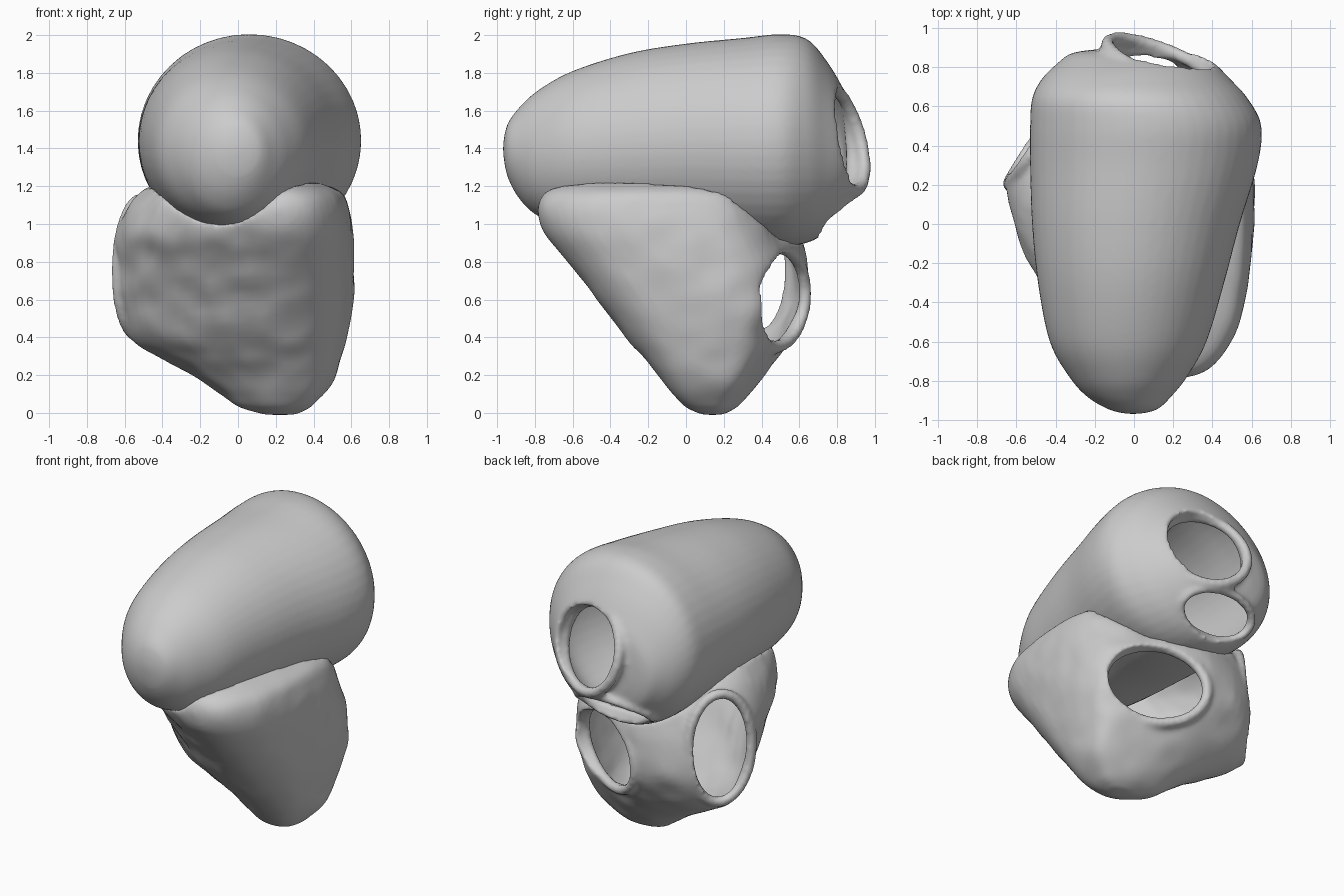
import bpy, bmesh, math
from mathutils import Vector, noise

if "Cube" in bpy.data.objects:
    bpy.data.objects.remove(bpy.data.objects["Cube"])


def spline(pts, steps, closed=False):
    """Catmull-Rom curve through tuples of any length."""
    pts = [Vector(p) for p in pts]
    n = len(pts)
    get = (lambda i: pts[i % n]) if closed else (lambda i: pts[max(0, min(n - 1, i))])
    out = []
    for i in range(n if closed else n - 1):
        a, b, c, d = (get(i + k) for k in (-1, 0, 1, 2))
        for s in range(steps):
            t = s / steps
            out.append(0.5 * (2 * b + (c - a) * t + (2 * a - 5 * b + 4 * c - d) * t * t
                              + (3 * b - a - 3 * c + d) * t ** 3))
    if not closed:
        out.append(pts[-1])
    return out


def new_object(name, bm):
    bmesh.ops.recalc_face_normals(bm, faces=bm.faces)
    me = bpy.data.meshes.new(name)
    bm.to_mesh(me)
    bm.free()
    ob = bpy.data.objects.new(name, me)
    bpy.context.collection.objects.link(ob)
    return ob


def loft(name, sections, profile, place, bump=0.0):
    """Sections: (position, u min, u max, v min, v max) filled by a unit profile."""
    pos = spline([(s[0], 0) for s in sections], 5)
    lims = spline([s[1:] for s in sections], 5)
    bm = bmesh.new()
    rings = []
    for p, (u0, u1, v0, v1) in zip(pos, lims):
        ring = []
        for a, b in profile:
            co = Vector(place((u0 + u1) / 2 + a * (u1 - u0) / 2,
                              (v0 + v1) / 2 + b * (v1 - v0) / 2, p[0]))
            co += Vector((1, 1, 0)) * bump * noise.noise(co * 7)
            ring.append(bm.verts.new(co))
        rings.append(ring)
    n = len(profile)
    for r, q in zip(rings, rings[1:]):
        for i in range(n):
            bm.faces.new((r[i], r[(i + 1) % n], q[(i + 1) % n], q[i]))
    bm.faces.new(rings[0])
    bm.faces.new(rings[-1])
    return new_object(name, bm)


def orient(ob, centre, normal):
    ob.location = centre
    ob.rotation_mode = 'QUATERNION'
    ob.rotation_quaternion = Vector(normal).to_track_quat('Z', 'Y')
    ob.hide_render = True
    return ob


def opening(centre, normal, w, h, depth, tube):
    """Elliptical cutter and the rounded lip around it."""
    bm = bmesh.new()
    bmesh.ops.create_cone(bm, cap_ends=True, segments=40, radius1=1, radius2=1, depth=2)
    bmesh.ops.scale(bm, vec=(w, h, depth), verts=bm.verts)
    cutter = orient(new_object("opening_cutter", bm), centre, normal)
    bm = bmesh.new()
    rings = []
    for i in range(40):
        t = i * math.tau / 40
        rings.append([bm.verts.new(((w + tube * (.6 + math.cos(s))) * math.cos(t),
                                    (h + tube * (.6 + math.cos(s))) * math.sin(t),
                                    tube * math.sin(s)))
                      for s in (k * math.tau / 10 for k in range(10))])
    for i in range(40):
        r, q = rings[i], rings[(i + 1) % 40]
        for k in range(10):
            bm.faces.new((r[k], r[(k + 1) % 10], q[(k + 1) % 10], q[k]))
    rim = orient(new_object("opening_rim", bm), centre, normal)
    return cutter, rim


def finish(ob, cutters, rims):
    """Hollow the body, cut openings, blend the rims in and smooth."""
    m = ob.modifiers.new("wall", 'SOLIDIFY')
    m.thickness, m.offset = 0.042, -1
    for op, group in (('DIFFERENCE', cutters), ('UNION', rims)):
        for c in group:
            m = ob.modifiers.new(op, 'BOOLEAN')
            m.operation, m.object, m.solver = op, c, 'EXACT'
    m = ob.modifiers.new("blend", 'REMESH')
    m.mode, m.voxel_size, m.use_smooth_shade = 'VOXEL', 0.016, True
    m = ob.modifiers.new("soften", 'SMOOTH')
    m.factor, m.iterations = 0.5, 8


# Upper chamber: long rounded cone along y
circle = [(math.cos(i * math.tau / 48), math.sin(i * math.tau / 48)) for i in range(48)]
upper_sections = [
    (-.968, -.04, .03, 1.37, 1.43), (-.945, -.13, .12, 1.25, 1.53), (-.88, -.24, .19, 1.13, 1.62),
    (-.78, -.33, .27, 1.04, 1.71), (-.6, -.43, .37, .98, 1.81), (-.3, -.49, .46, .94, 1.905),
    (0, -.52, .54, .92, 1.955), (.3, -.53, .63, .89, 1.985), (.5, -.53, .65, .88, 2.005),
    (.64, -.52, .58, .90, 1.98), (.74, -.47, .49, .95, 1.87), (.82, -.39, .41, 1.02, 1.74),
    (.87, -.32, .33, 1.09, 1.62), (.89, -.2, .2, 1.2, 1.45)]
to_upper = lambda u, v, p: (u, p, v)
upper = loft("upper_chamber", upper_sections, circle, to_upper)
upper_solid = loft("upper_solid_cutter", upper_sections, circle, to_upper)
upper_solid.scale = (.985, .985, .985)
upper_solid.location = (0, 0, .022)
upper_solid.hide_render = True

# Lower chamber: lopsided pouch tapering to the bottom tip
pouch = spline([(-1, .45), (-.78, -.25), (-.2, -.78), (.45, -1), (.85, -.7), (1, 0),
                (.92, .55), (.45, .86), (-.1, 1), (-.7, .87)], 6, closed=True)
lower_sections = [
    (-.01, .14, .30, .09, .2), (.03, .0, .38, .0, .27), (.1, -.1, .455, -.07, .34),
    (.2, -.25, .515, -.15, .42), (.3, -.43, .55, -.23, .49), (.4, -.57, .575, -.32, .56),
    (.6, -.63, .605, -.47, .65), (.8, -.645, .61, -.625, .64), (.95, -.645, .605, -.75, .60),
    (1.08, -.59, .59, -.785, .55), (1.17, -.51, .54, -.74, .48), (1.23, -.4, .4, -.62, .35)]
lower = loft("lower_chamber", lower_sections, pouch, lambda u, v, p: (u, v, p), bump=.012)

# Openings at the back: two in the upper chamber, two in the lower
back_cut, back_rim = opening((.13, .825, 1.45), (.35, .92, .26), .26, .26, .17, .035)
under_cut, under_rim = opening((-.01, .775, 1.07), (.0, .62, -.78), .25, .14, .15, .028)
right_cut, right_rim = opening((.235, .48, .61), (.45, .88, -.05), .31, .24, .2, .035)
left_cut, left_rim = opening((-.52, .38, .77), (-.82, .55, .03), .19, .34, .17, .035)

finish(upper, [back_cut, under_cut], [back_rim, under_rim])
finish(lower, [upper_solid, right_cut, left_cut], [right_rim, left_rim])

# Bake the two bodies and drop the helpers
bpy.context.view_layer.update()
deps = bpy.context.evaluated_depsgraph_get()
baked = [(ob, bpy.data.meshes.new_from_object(ob.evaluated_get(deps))) for ob in (upper, lower)]
for ob, me in baked:
    ob.modifiers.clear()
    ob.data = me
    me.shade_smooth()
for ob in list(bpy.data.objects):
    if ob not in (upper, lower):
        bpy.data.objects.remove(ob)
